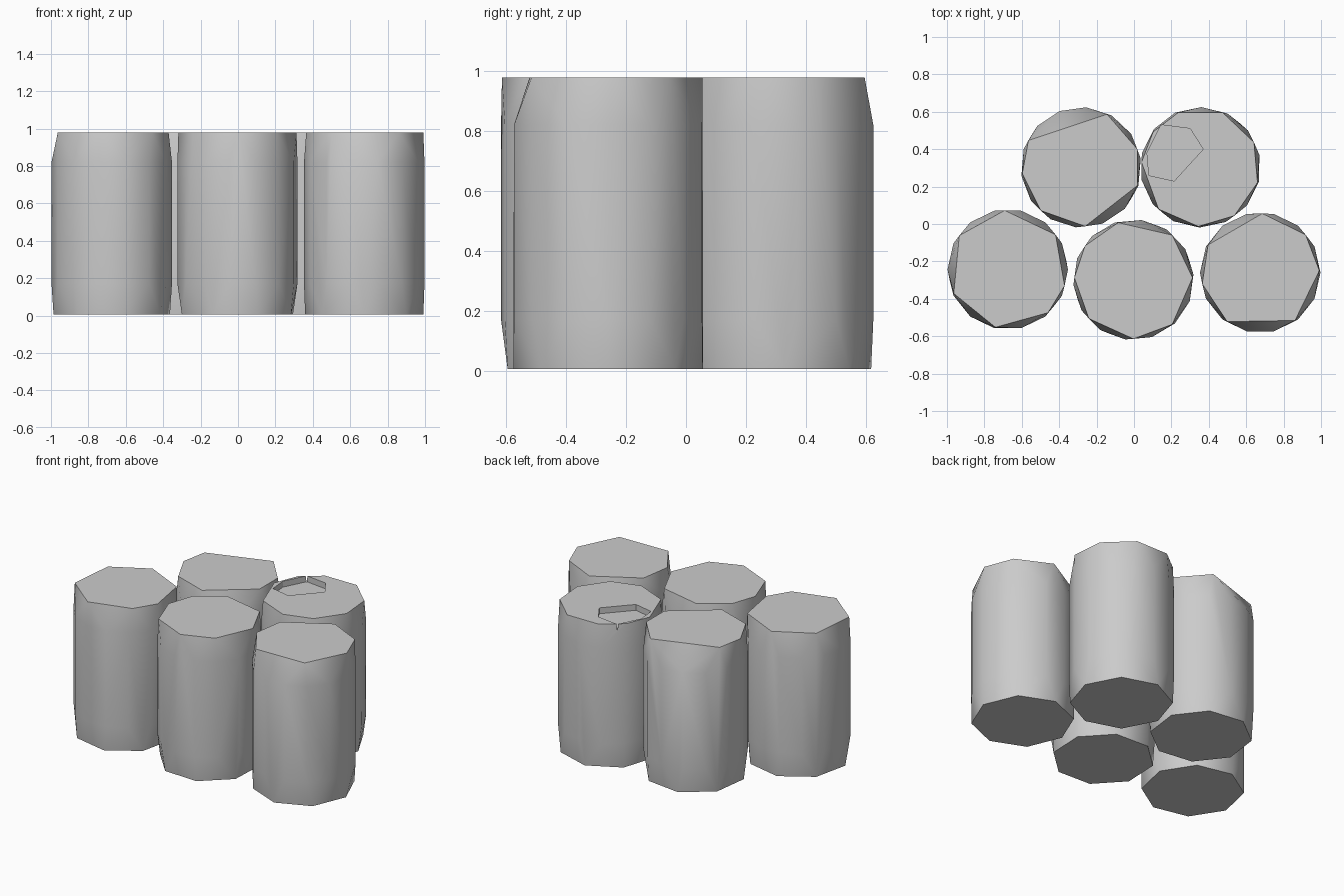
import bpy, bmesh, math

if "Cube" in bpy.data.objects:
    bpy.data.objects.remove(bpy.data.objects["Cube"])

BOTTOM, TOP, RADIUS = 0.005, 0.978, 0.322


def ring(bm, center, radius, z, angles):
    for a in angles:
        t = math.radians(a)
        bm.verts.new((center[0] + radius * math.cos(t), center[1] + radius * math.sin(t), z))


def even(count, phase=0):
    return [phase + 360 * i / count for i in range(count)]


def finish(name, bm):
    mesh = bpy.data.meshes.new(name)
    bmesh.ops.recalc_face_normals(bm, faces=bm.faces)
    bm.to_mesh(mesh)
    bm.free()
    obj = bpy.data.objects.new(name, mesh)
    bpy.context.collection.objects.link(obj)
    return obj


def can(name, center, top_angles, bottom_angles, phase):
    """Faceted can: round belly rings with coarser polygon ends."""
    bm = bmesh.new()
    ring(bm, center, RADIUS - 0.006, BOTTOM, bottom_angles)
    ring(bm, center, RADIUS, 0.17, even(14, phase))
    ring(bm, center, RADIUS, 0.82, even(14, phase))
    ring(bm, center, RADIUS - 0.006, TOP, top_angles)
    bmesh.ops.convex_hull(bm, input=list(bm.verts))
    bmesh.ops.dissolve_limit(bm, angle_limit=0.01, verts=bm.verts, edges=bm.edges)
    return finish(name, bm)


# Five cans: three in front, two behind
cans = [
    can("can_front_left", (-0.675, -0.243), [93, 36, -16, -47, -102, -156, 145],
        even(8, 10), 0),
    can("can_front_middle", (-0.003, -0.298), [105, 49, 2, -49, -90, -139, 178, 145],
        even(8, 20), 5),
    can("can_front_right", (0.675, -0.26), [88, 40, 2, -54, -124, -169, 152],
        even(8, 0), 0),
    can("can_back_left", (-0.283, 0.303), [64, 18, -18, -86, -133, -174, 153],
        even(8, 15), 8),
    can("can_back_right", (0.355, 0.303), [112, 68, 25, -15, -55, -92, -135, 175, 143],
        even(8, 5), 12),
]

# Shallow drinking-hole recess in the back right lid
bm = bmesh.new()
outline = [(0.07, 0.38), (0.08, 0.26), (0.215, 0.23), (0.37, 0.40), (0.30, 0.51), (0.145, 0.53)]
face = bm.faces.new([bm.verts.new((x, y, TOP - 0.04)) for x, y in outline])
grown = bmesh.ops.extrude_face_region(bm, geom=[face])["geom"]
bmesh.ops.translate(bm, vec=(0, 0, 0.2), verts=[g for g in grown if isinstance(g, bmesh.types.BMVert)])
cutter = finish("recess_cutter", bm)
cutter.hide_render = True
cutter.hide_set(True)
cut = cans[-1].modifiers.new("recess", "BOOLEAN")
cut.operation = "DIFFERENCE"
cut.object = cutter
cut.solver = "EXACT"

# Smooth sides, crisp lids
for obj in cans:
    bpy.ops.object.select_all(action="DESELECT")
    obj.select_set(True)
    bpy.context.view_layer.objects.active = obj
    bpy.ops.object.shade_smooth_by_angle(angle=math.radians(40))
